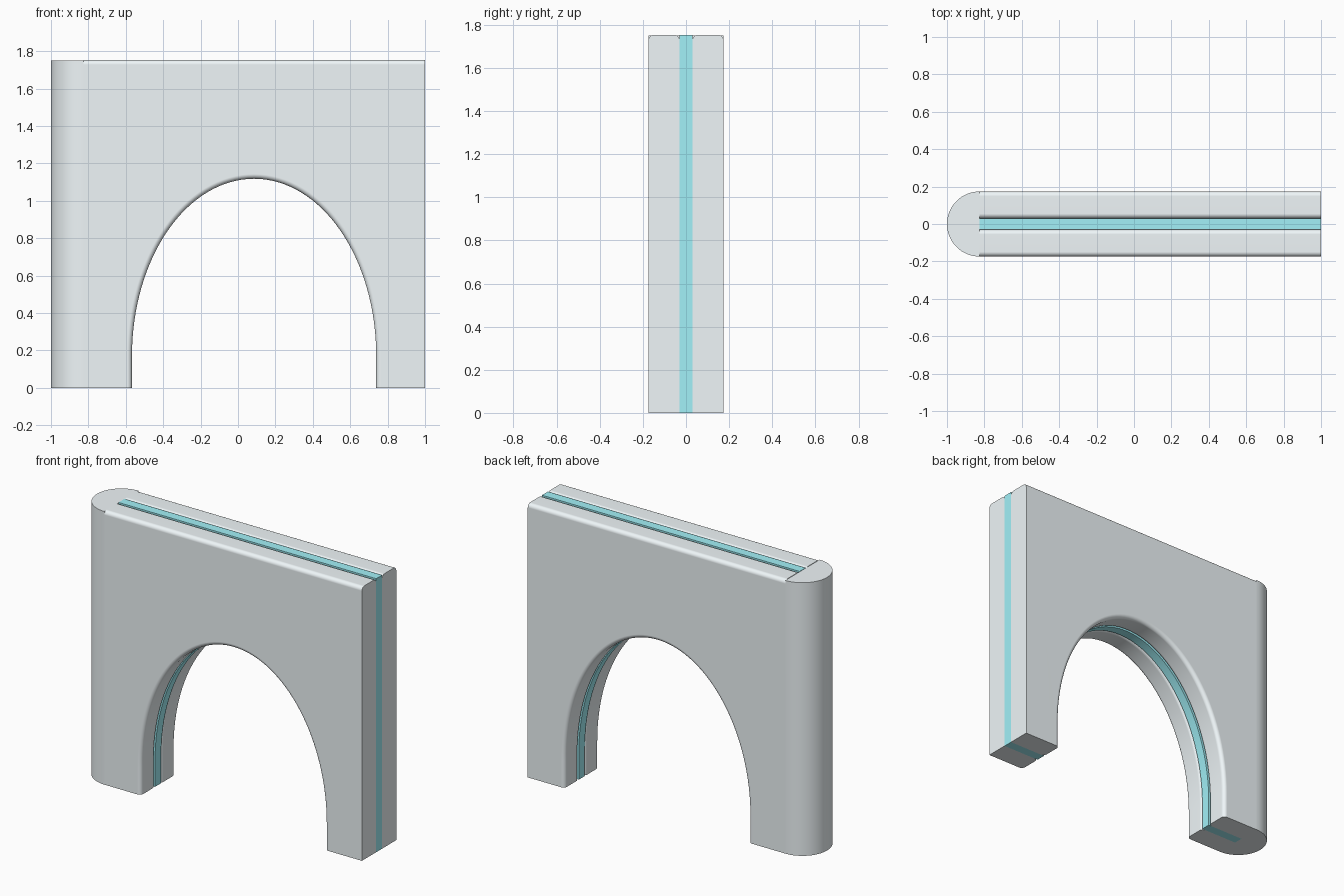
import bpy, bmesh, math

if "Cube" in bpy.data.objects:
    bpy.data.objects.remove(bpy.data.objects["Cube"])

H, T, CORE = 1.750, 0.174, 0.030     # post height, half thickness, half thickness of the core
TOP = H + 0.003                      # panels rise a hair above the post top
X0, X1 = -1 + T, 1.0                 # panel ends
CX, RX, SPRING, APEX = 0.086, 0.653, 0.17, 1.118
BEVEL = 0.025
PALE = (0.87, 0.93, 0.95, 1)
CYAN = (0.36, 0.88, 0.94, 1)


def finish(name, bm, color):
    bmesh.ops.recalc_face_normals(bm, faces=bm.faces[:])
    mesh = bpy.data.meshes.new(name)
    bm.to_mesh(mesh)
    bm.free()
    ob = bpy.data.objects.new(name, mesh)
    bpy.context.collection.objects.link(ob)
    bpy.ops.object.select_all(action='DESELECT')
    ob.select_set(True)
    bpy.context.view_layer.objects.active = ob
    bpy.ops.object.shade_smooth_by_angle(angle=math.radians(35))
    wn = ob.modifiers.new("weighted_normals", 'WEIGHTED_NORMAL')
    wn.keep_sharp = True
    mat = bpy.data.materials.new(name)
    mat.diffuse_color = color
    mat.use_nodes = True
    mat.node_tree.nodes["Principled BSDF"].inputs["Base Color"].default_value = mat.diffuse_color
    mesh.materials.append(mat)
    return ob


def extrude(bm, pts, direction):
    face = bm.faces.new([bm.verts.new(p) for p in pts])
    new = bmesh.ops.extrude_face_region(bm, geom=[face])['geom']
    bmesh.ops.translate(bm, vec=direction,
                        verts=[v for v in new if isinstance(v, bmesh.types.BMVert)])


# Panel outline: straight jambs rising into a half-ellipse arch
N = 64
arch = [(CX - RX, 0)]
for i in range(N + 1):
    a = math.pi * (1 - i / N)
    arch.append((CX + RX * math.cos(a), SPRING + (APEX - SPRING) * math.sin(a)))
arch.append((CX + RX, 0))
outline = [(X0, 0)] + arch + [(X1, 0), (X1, TOP), (X0, TOP)]


def panel(name, y0, y1, rounded, color):
    bm = bmesh.new()
    extrude(bm, [(x, y0, z) for x, z in outline], (0, y1 - y0, 0))
    if rounded:
        # Round only the long edges along the top and around the arch
        def wanted(e):
            a, b = (v.co for v in e.verts)
            if abs(a.y - b.y) > 1e-5:
                return False
            top = min(a.z, b.z) > TOP - 1e-4
            inner = all(abs(p.x - CX) < RX + 1e-4 for p in (a, b))
            return top or inner
        bmesh.ops.bevel(bm, geom=[e for e in bm.edges if wanted(e)], offset=BEVEL,
                        segments=5, profile=0.5, affect='EDGES', clamp_overlap=False)
    return finish(name, bm, color)


panel("front_slab", -T, -CORE, True, PALE)
panel("back_slab", CORE, T, True, PALE)
panel("core_layer", -CORE, CORE, False, CYAN)

# Half-round end post
bm = bmesh.new()
arc = [math.pi / 2 + math.pi * i / 32 for i in range(33)]
extrude(bm, [(X0 + T * math.cos(a), T * math.sin(a), 0) for a in arc], (0, 0, H))
finish("rounded_end_post", bm, PALE)
